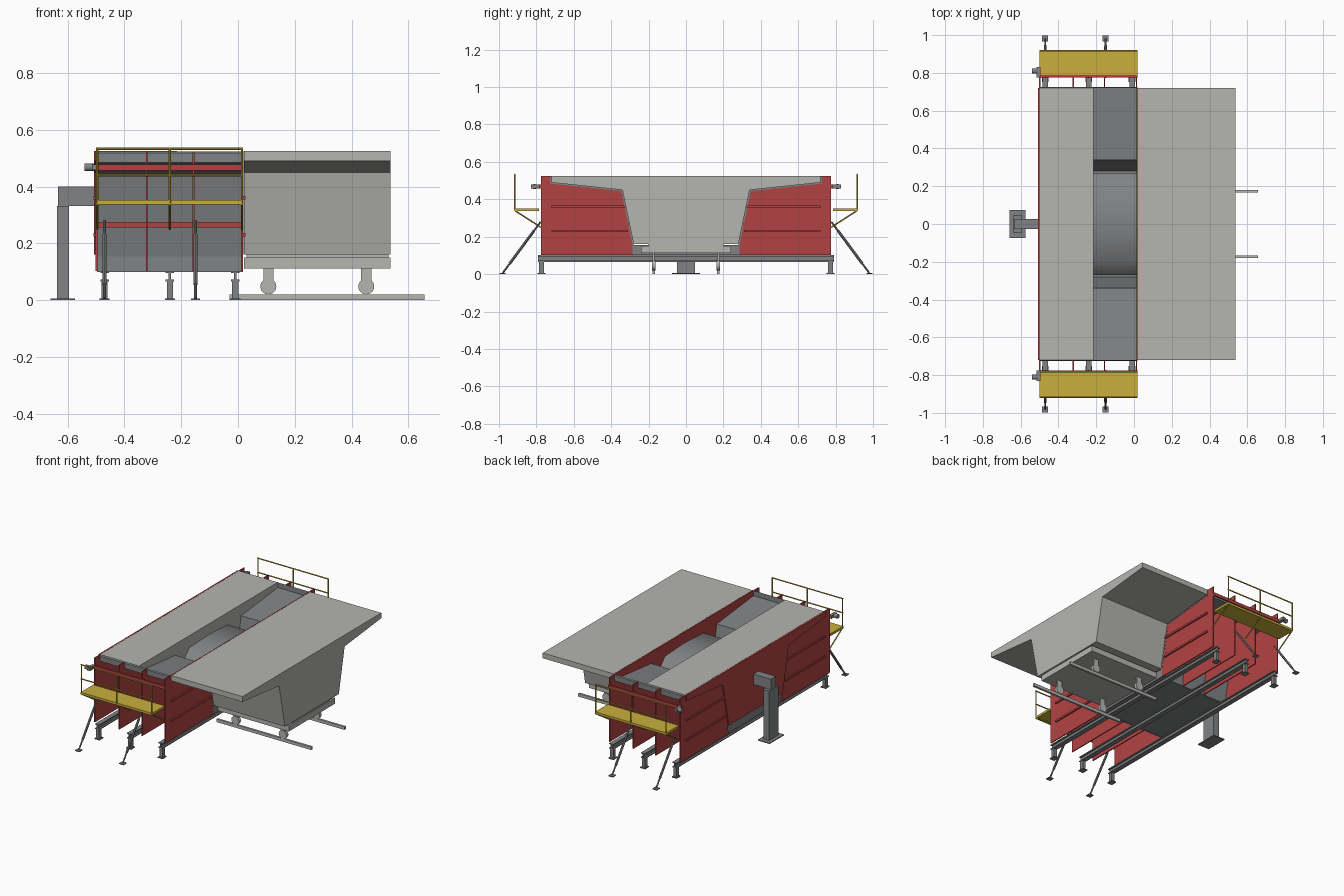
import bpy, bmesh, math
from mathutils import Vector

if "Cube" in bpy.data.objects:
    bpy.data.objects.remove(bpy.data.objects["Cube"])


def material(name, rgb):
    m = bpy.data.materials.new(name)
    m.diffuse_color = (*rgb, 1)
    m.use_nodes = True
    m.node_tree.nodes["Principled BSDF"].inputs["Base Color"].default_value = m.diffuse_color
    return m


CONCRETE = material("light concrete", (0.46, 0.46, 0.44))
STEEL = material("grey steel", (0.22, 0.225, 0.23))
RED = material("red steel", (0.45, 0.055, 0.055))
YELLOW = material("yellow paint", (0.58, 0.43, 0.045))


def finish(name, bm, mat):
    bmesh.ops.recalc_face_normals(bm, faces=bm.faces)
    me = bpy.data.meshes.new(name)
    bm.to_mesh(me)
    bm.free()
    me.materials.append(mat)
    ob = bpy.data.objects.new(name, me)
    bpy.context.collection.objects.link(ob)
    return ob


def box(name, x, y, z, mat):
    bm = bmesh.new()
    bmesh.ops.create_cube(bm, size=1)
    for v in bm.verts:
        v.co = [r[0] + (c + 0.5) * (r[1] - r[0]) for c, r in zip(v.co, (x, y, z))]
    return finish(name, bm, mat)


def extrude(name, pts, x0, x1, mat):
    """Cross-section in the y-z plane, extruded along x."""
    bm = bmesh.new()
    f = bm.faces.new([bm.verts.new((x0, y, z)) for y, z in pts])
    g = bmesh.ops.extrude_face_region(bm, geom=[f])["geom"]
    bmesh.ops.translate(bm, vec=(x1 - x0, 0, 0),
                        verts=[v for v in g if isinstance(v, bmesh.types.BMVert)])
    return finish(name, bm, mat)


def rod(name, a, b, r, mat, sides=8):
    a, b = Vector(a), Vector(b)
    bm = bmesh.new()
    bmesh.ops.create_cone(bm, cap_ends=True, segments=sides, radius1=r, radius2=r,
                          depth=(b - a).length)
    rot = (b - a).to_track_quat('Z', 'Y')
    for v in bm.verts:
        v.co = rot @ v.co + (a + b) / 2
    ob = finish(name, bm, mat)
    if sides > 8:
        for p in ob.data.polygons:
            p.use_smooth = len(p.vertices) == 4
    return ob


def span(s, a, b):
    return tuple(sorted((s * a, s * b)))


# Girder section: winged slab with a tapered body
half = [(0.72, 0.525), (0.72, 0.49), (0.34, 0.45), (0.28, 0.16)]
girder = half + [(-y, z) for y, z in reversed(half)]
extrude("finished_segment", girder, 0.021, 0.537, CONCRETE)
extrude("new_segment", girder, -0.497, -0.215, CONCRETE)
extrude("rear_bulkhead", girder, -0.508, -0.498, RED)
extrude("front_bulkhead", girder, 0.014, 0.02, RED)

# Inner core form in the open trough
side = [(0.265, 0.16), (0.27, 0.37), (0.2, 0.445)]
core = extrude("core_form", side + [(0, 0.455)] + [(-y, z) for y, z in reversed(side)],
               -0.22, 0.012, STEEL)
for p in core.data.polygons:
    p.use_smooth = abs(p.normal.x) < 0.5 and p.normal.z > 0.1

# Bottom form
box("bottom_form", (-0.497, 0.018), (-0.28, 0.28), (0.102, 0.157), STEEL)

RIBS = (-0.502, -0.325, -0.16, 0.01)
BEAMS = (-0.47, -0.24, -0.01)

for s in (-1, 1):
    # Side form skin and red ribs
    line = [(0.72, 0.524), (0.72, 0.49), (0.34, 0.45), (0.28, 0.16), (0.28, 0.105)]
    skin = line + [(y + 0.006, z - 0.006) for y, z in reversed(line)]
    extrude("side_form_skin", [(s * y, z) for y, z in skin], -0.497, 0.018, STEEL)
    rib = [(0.775, 0.102), (0.775, 0.524), (0.722, 0.524), (0.722, 0.488),
           (0.342, 0.449), (0.282, 0.16), (0.276, 0.102)]
    for x in RIBS:
        extrude("form_rib", [(s * y, z) for y, z in rib], x, x + 0.007, RED)
    for z in (0.23, 0.36):
        for x in (-0.509, 0.017):
            box("rib_stiffener", (x, x + 0.009), span(s, 0.31, 0.72),
                (z - 0.006, z + 0.006), RED)
    box("upper_waler", (-0.5, 0.018), span(s, 0.775, 0.785), (0.457, 0.478), RED)
    box("lower_waler", (-0.5, 0.018), span(s, 0.305, 0.33), (0.256, 0.275), RED)

    # Vibrator motor at the form corner
    rod("motor_body", (-0.54, s * 0.81, 0.468), (-0.505, s * 0.81, 0.468), 0.014, STEEL, 12)
    box("motor_mount", (-0.515, -0.495), span(s, 0.775, 0.83), (0.458, 0.478), STEEL)

    # Access platform with railing
    box("platform_deck", (-0.5, 0.018), span(s, 0.787, 0.918), (0.337, 0.352), YELLOW)
    for x in (-0.496, -0.24, 0.014):
        rod("rail_post", (x, s * 0.916, 0.34), (x, s * 0.916, 0.535), 0.004, YELLOW)
        rod("platform_brace", (x, s * 0.775, 0.25), (x, s * 0.912, 0.338), 0.004, YELLOW)
    for z in (0.44, 0.533):
        rod("hand_rail", (-0.5, s * 0.916, z), (0.018, s * 0.916, z), 0.004, YELLOW)

    # Inclined screw props
    for x in (-0.47, -0.15):
        top, foot = Vector((x, s * 0.777, 0.28)), Vector((x, s * 0.98, 0.006))
        rod("prop_screw", top, foot, 0.005, STEEL)
        rod("prop_tube", top.lerp(foot, 0.18), top.lerp(foot, 0.82), 0.0075, STEEL)
        box("prop_foot", (x - 0.016, x + 0.016), span(s, 0.965, 0.997), (0, 0.006), STEEL)

    # Support feet
    for x in BEAMS:
        box("beam_foot", (x - 0.011, x + 0.011), span(s, 0.76, 0.785), (0.004, 0.068), STEEL)
        box("foot_plate", (x - 0.018, x + 0.018), span(s, 0.752, 0.793), (0, 0.006), STEEL)

    # Track rail, wheels and wheel brackets
    box("track_rail", (-0.03, 0.657), span(s, 0.166, 0.18), (0, 0.02), CONCRETE)
    for x in (0.107, 0.452):
        rod("trolley_wheel", (x, s * 0.163, 0.048), (x, s * 0.183, 0.048), 0.028, CONCRETE, 24)
        box("wheel_bracket", (x - 0.018, x + 0.018), span(s, 0.168, 0.178),
            (0.05, 0.113), CONCRETE)

# I-section cross beams under the form
for x in BEAMS:
    box("beam_web", (x - 0.004, x + 0.004), (-0.79, 0.79), (0.07, 0.098), STEEL)
    for z in (0.066, 0.095):
        box("beam_flange", (x - 0.015, x + 0.015), (-0.79, 0.79), (z, z + 0.006), STEEL)

# Trolley carrying the finished segment
box("trolley_deck", (0.022, 0.537), (-0.24, 0.24), (0.112, 0.15), CONCRETE)
box("trolley_packing", (0.03, 0.53), (-0.2, 0.2), (0.15, 0.161), CONCRETE)

# Bulkhead support column
box("column_base", (-0.66, -0.575), (-0.075, 0.075), (0, 0.006), STEEL)
box("column", (-0.638, -0.595), (-0.048, 0.048), (0.006, 0.332), STEEL)
box("column_arm", (-0.635, -0.507), (-0.026, 0.026), (0.332, 0.4), STEEL)
